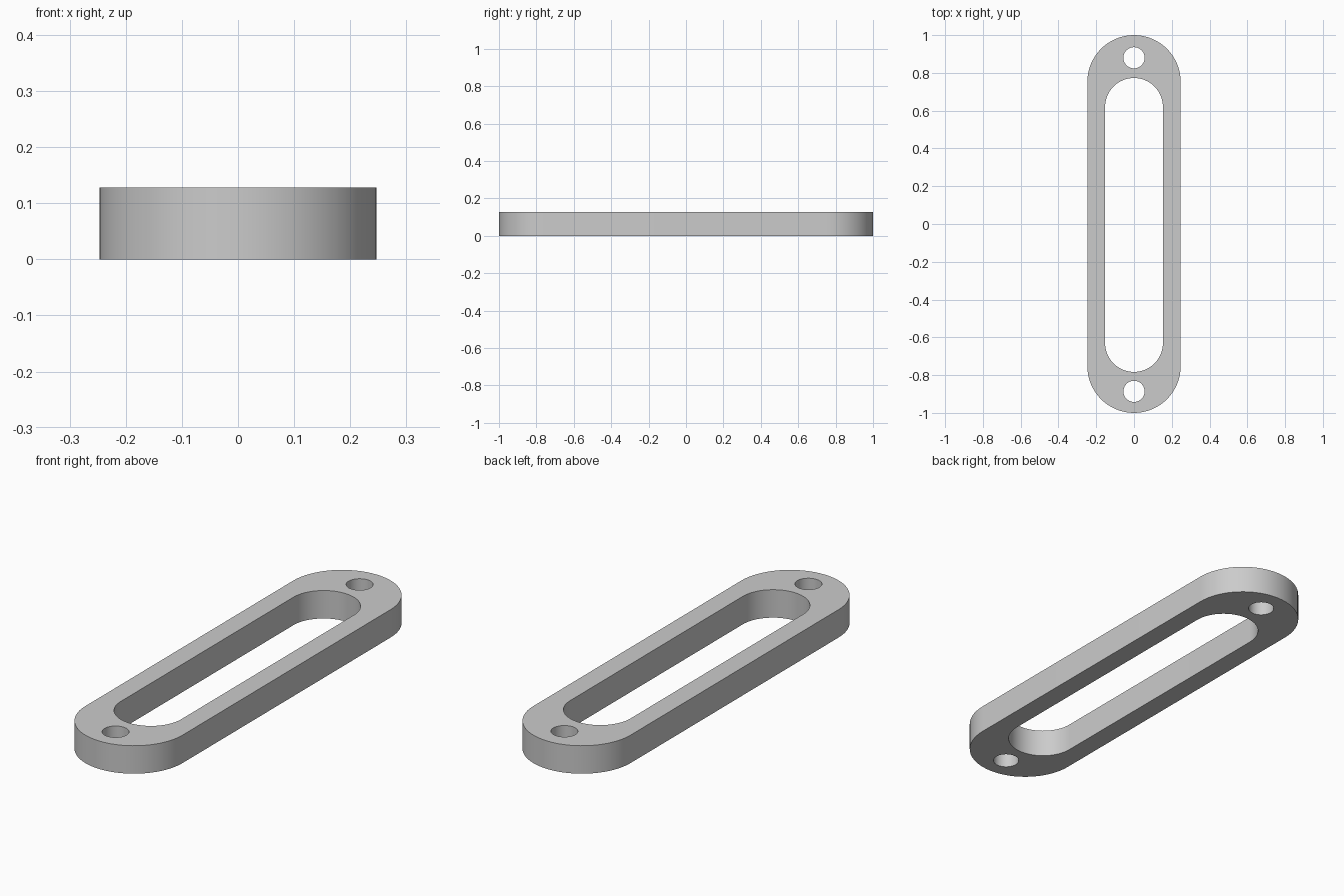
import bpy, bmesh
from math import cos, sin, pi, radians

cube = bpy.data.objects.get("Cube")
if cube:
    bpy.data.objects.remove(cube, do_unlink=True)

HEIGHT = 0.128


def material(name, value):
    mat = bpy.data.materials.new(name)
    mat.use_nodes = True
    color = (value, value, value, 1)
    mat.diffuse_color = color
    mat.node_tree.nodes["Principled BSDF"].inputs["Base Color"].default_value = color
    return mat


def slot(radius, y_low, y_high, steps=32):
    """Outline with two round ends centred at y_low and y_high."""
    arc = [pi * i / steps for i in range(steps + 1)]
    return ([(radius * cos(a), y_high + radius * sin(a)) for a in arc] +
            [(-radius * cos(a), y_low - radius * sin(a)) for a in arc])


def circle(radius, y, steps=48):
    turn = [2 * pi * i / steps for i in range(steps)]
    return [(radius * cos(a), y + radius * sin(a)) for a in turn]


# Plate outline, long slot and two bolt holes
outlines = [slot(0.247, -0.753, 0.753), slot(0.153, -0.63, 0.62),
            circle(0.056, 0.88), circle(0.056, -0.886)]

bm = bmesh.new()
for points in outlines:
    verts = [bm.verts.new((x, y, 0)) for x, y in points]
    for a, b in zip(verts, verts[1:] + verts[:1]):
        bm.edges.new((a, b))
bmesh.ops.triangle_fill(bm, edges=bm.edges[:], use_beauty=True, normal=(0, 0, 1))

# Thicken the flat profile
result = bmesh.ops.extrude_face_region(bm, geom=bm.faces[:], use_keep_orig=True)
top = [g for g in result["geom"] if isinstance(g, bmesh.types.BMVert)]
bmesh.ops.translate(bm, verts=top, vec=(0, 0, HEIGHT))
bmesh.ops.recalc_face_normals(bm, faces=bm.faces[:])

mesh = bpy.data.meshes.new("slotted_plate")
bm.to_mesh(mesh)
bm.free()
mesh.materials.append(material("plain_grey", 0.6))
plate = bpy.data.objects.new("slotted_plate", mesh)
bpy.context.collection.objects.link(plate)

# Smooth round walls, crisp rims
bpy.ops.object.select_all(action="DESELECT")
plate.select_set(True)
bpy.context.view_layer.objects.active = plate
bpy.ops.object.shade_smooth_by_angle(angle=radians(30))
